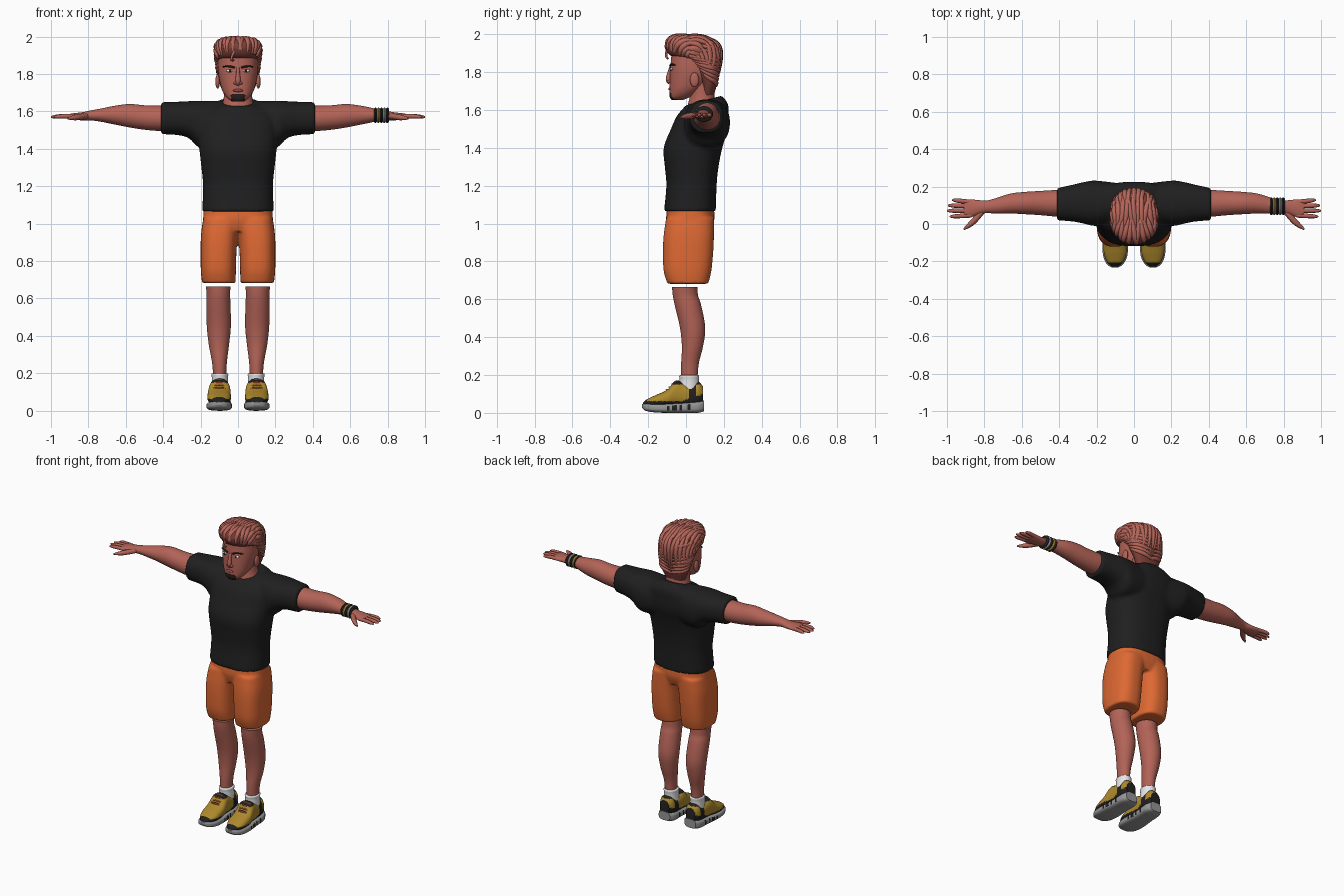
import bpy, bmesh, math, random
from mathutils import Vector
from mathutils.bvhtree import BVHTree

random.seed(4)
if "Cube" in bpy.data.objects:
    bpy.data.objects.remove(bpy.data.objects["Cube"])


def material(name, *rgb):
    m = bpy.data.materials.new(name)
    m.use_nodes = True
    m.diffuse_color = (*rgb, 1)
    m.node_tree.nodes["Principled BSDF"].inputs["Base Color"].default_value = (*rgb, 1)
    return m


skin = material("skin", .45, .125, .095)
hair = material("hair", .46, .13, .1)
hair_shade = material("hair shade", .2, .05, .038)
lip = material("lip", .34, .075, .06)
black = material("black cloth", .014, .014, .014)
orange = material("orange cloth", .73, .14, .033)
yellow = material("mustard", .42, .25, .025)
grey = material("sole grey", .3, .3, .3)
white = material("white", .85, .85, .85)
dark = material("dark hair", .02, .012, .01)


def finish(obj, angle=50):
    bpy.ops.object.select_all(action='DESELECT')
    obj.select_set(True)
    bpy.context.view_layer.objects.active = obj
    bpy.ops.object.shade_smooth_by_angle(angle=math.radians(angle))
    return obj


def blend(a, b, c, d, f):
    return 0.5 * (2 * b + (c - a) * f + (2 * a - 5 * b + 4 * c - d) * f * f
                  + (3 * b - a - 3 * c + d) * f ** 3)


def loft(name, rings, mats, axis='z', side=1, power=2.0, n=32, steps=5, rule=None):
    """Skin rounded sections (t, a_low, a_high, b_low, b_high, tilt) along an axis."""
    rings = [tuple(r) + (0,) * (6 - len(r)) for r in rings]
    padded = [rings[0]] + rings + [rings[-1]]
    fine = []
    for i in range(len(rings) - 1):
        for k in range(steps):
            fine.append([blend(*v, k / steps) for v in zip(*padded[i:i + 4])])
    fine.append(rings[-1])
    bm = bmesh.new()
    loops = []
    for t, a0, a1, b0, b1, tilt in fine:
        loop = []
        for k in range(n):
            ang = math.tau * (k + .5) / n
            c, s = math.cos(ang), math.sin(ang)
            c = math.copysign(abs(c) ** (2 / power), c)
            s = math.copysign(abs(s) ** (2 / power), s)
            a, b = (a0 + a1 + c * (a1 - a0)) / 2, (b0 + b1 + s * (b1 - b0)) / 2
            h = t + tilt * s
            x, y, z = {'z': (a, b, h), 'x': (h, a, b), 'y': (a, h, b)}[axis]
            loop.append(bm.verts.new((x * side, y, z)))
        loops.append(loop)
    for lower, upper in zip(loops, loops[1:]):
        for k in range(n):
            j = (k + 1) % n
            bm.faces.new((lower[k], lower[j], upper[j], upper[k]))
    bm.faces.new(loops[0])
    bm.faces.new(loops[-1])
    bmesh.ops.recalc_face_normals(bm, faces=bm.faces)
    mesh = bpy.data.meshes.new(name)
    mesh_mats = mats if isinstance(mats, list) else [mats]
    for m in mesh_mats:
        mesh.materials.append(m)
    if rule:
        for f in bm.faces:
            f.material_index = rule(f.calc_center_median(), f.normal)
    bm.to_mesh(mesh)
    bm.free()
    obj = bpy.data.objects.new(name, mesh)
    bpy.context.collection.objects.link(obj)
    return finish(obj)


def tubes(name, strands, mat):
    """Tapered round strands; each strand is a list of (point, radius)."""
    cu = bpy.data.curves.new(name, 'CURVE')
    cu.dimensions, cu.bevel_depth, cu.bevel_resolution = '3D', 1, 2
    cu.resolution_u, cu.use_fill_caps = 4, True
    for strand in strands:
        sp = cu.splines.new('NURBS')
        sp.points.add(len(strand) - 1)
        for p, (co, r) in zip(sp.points, strand):
            p.co, p.radius = (*co, 1), r
        sp.order_u, sp.use_endpoint_u = 3, True
    cu.materials.append(mat)
    obj = bpy.data.objects.new(name, cu)
    bpy.context.collection.objects.link(obj)
    finish_target = obj
    bpy.ops.object.select_all(action='DESELECT')
    obj.select_set(True)
    bpy.context.view_layer.objects.active = obj
    bpy.ops.object.convert(target='MESH')
    return finish(bpy.context.view_layer.objects.active)


def ball(name, at, size, mat):
    bpy.ops.mesh.primitive_uv_sphere_add(segments=20, ring_count=12, radius=1, location=at)
    obj = bpy.context.object
    obj.name, obj.scale = name, size
    obj.data.materials.append(mat)
    return finish(obj, 80)


def fuse(parts, name, voxel=.011):
    """Join overlapping volumes into one soft surface."""
    bpy.ops.object.select_all(action='DESELECT')
    for p in parts:
        p.select_set(True)
    bpy.context.view_layer.objects.active = parts[0]
    bpy.ops.object.join()
    obj = bpy.context.object
    obj.name = name
    rm = obj.modifiers.new("fuse", 'REMESH')
    rm.mode, rm.voxel_size, rm.use_smooth_shade = 'VOXEL', voxel, True
    sm = obj.modifiers.new("soften", 'SMOOTH')
    sm.factor, sm.iterations = .5, 5


SIDES = ((1, "left"), (-1, "right"))

# Shirt: torso and two sleeves
shirt = [loft("torso", [
    (1.065, -.192, .192, -.117, .158), (1.2, -.187, .187, -.104, .162),
    (1.3, -.196, .196, -.112, .172), (1.4, -.207, .207, -.118, .192),
    (1.5, -.215, .215, -.08, .222), (1.57, -.215, .215, -.048, .226),
    (1.62, -.17, .17, -.015, .222, .012), (1.65, -.1, .1, -.005, .19, .026)],
    black, power=2.5)]
for s, side in SIDES:
    shirt.append(loft("sleeve", [
        (.06, .02, .215, 1.42, 1.655), (.2, -.01, .232, 1.405, 1.657),
        (.26, .0, .226, 1.455, 1.655), (.32, .012, .212, 1.473, 1.652),
        (.412, .02, .192, 1.478, 1.65)], black, 'x', s, 2.3))
fuse(shirt, "shirt")

# Shorts: pelvis and two legs
shorts = [loft("pelvis", [(.96, -.17, .17, -.09, .13), (1.02, -.186, .186, -.105, .15),
                          (1.085, -.182, .182, -.1, .148)], orange, power=2.6)]
for s, side in SIDES:
    shorts.append(loft("short_leg", [
        (.682, .013, .192, -.098, .118), (.75, .011, .199, -.118, .134),
        (.85, .008, .2, -.122, .144), (.94, .0, .198, -.118, .148),
        (1.03, -.02, .186, -.105, .15)], orange, 'z', s, 2.6))
fuse(shorts, "shorts", .008)


# Shoe colour rules
def upper_rule(c, normal):
    edge = .062 + max(0, c.y + .02) * .35
    if c.y < -.205 or c.z < edge:
        return 0
    if -.1 < c.y < -.02 and normal.z > .75:
        return 0
    return 0 if c.z > .15 or abs(c.y - .035) < .018 else 1


def sole_rule(c, normal):
    stripe = -.1 < c.y < .03 and int((c.y + 1) * 90) % 2
    return 1 if abs(normal.z) < .6 and .014 < c.z < .045 and stripe else 0


for s, side in SIDES:
    # Arms, hands and fingers
    loft(side + "_arm", [
        (.34, .04, .185, 1.495, 1.637), (.42, .04, .182, 1.495, 1.632),
        (.5, .047, .177, 1.502, 1.633), (.58, .052, .172, 1.514, 1.64),
        (.66, .056, .163, 1.53, 1.63), (.74, .056, .138, 1.546, 1.614),
        (.79, .058, .125, 1.552, 1.605), (.83, .05, .128, 1.552, 1.596),
        (.88, .034, .132, 1.555, 1.59), (.91, .036, .128, 1.56, 1.585)],
        skin, 'x', s)
    fingers = []
    for y, spread, tip in ((.046, -.006, .985), (.071, 0, 1), (.095, .004, .995), (.118, .01, .972)):
        fingers.append([((s * .87, y, 1.573), .012), ((s * .93, y + spread / 2, 1.575), .0125),
                        ((s * (tip - .012), y + spread, 1.571), .0105), ((s * tip, y + spread, 1.569), .004)])
    fingers.append([((s * .81, .07, 1.575), .016), ((s * .85, .02, 1.57), .017),
                    ((s * .885, -.01, 1.565), .013), ((s * .91, -.028, 1.562), .005)])
    tubes(side + "_fingers", fingers, skin)

    # Lower legs and socks
    loft(side + "_lower_leg", [
        (.13, .065, .13, -.025, .06), (.25, .06, .138, -.026, .066),
        (.35, .048, .156, -.022, .09), (.45, .038, .167, -.032, .102),
        (.57, .04, .17, -.06, .08), (.62, .042, .168, -.07, .064),
        (.665, .04, .172, -.074, .06)], skin, 'z', s)
    loft(side + "_sock", [(.11, .05, .142, -.04, .07), (.17, .053, .14, -.034, .068),
                          (.195, .052, .142, -.036, .07), (.2, .06, .135, -.025, .062)],
         white, 'z', s)

    # Shoes: sole, upper and laces
    loft(side + "_sole", [
        (-.232, .085, .118, .028, .046), (-.215, .058, .145, .012, .05),
        (-.17, .036, .165, .003, .05), (-.1, .032, .168, 0, .05),
        (-.02, .037, .16, 0, .054), (.06, .036, .155, 0, .062), (.094, .055, .138, .008, .066)],
        [grey, black], 'y', s, 3.2, 48, 6, sole_rule)
    loft(side + "_shoe_upper", [
        (-.226, .085, .118, .035, .056), (-.205, .06, .142, .03, .073),
        (-.16, .041, .16, .03, .094), (-.1, .038, .163, .03, .122),
        (-.055, .041, .157, .03, .17), (-.01, .043, .152, .03, .158),
        (.03, .043, .149, .03, .146), (.065, .048, .146, .03, .164), (.09, .062, .132, .04, .14)],
        [black, yellow], 'y', s, 2.4, 56, 8, upper_rule)
    laces = []
    for k in range(4):
        y, z = -.105 + k * .015, .122 + k * .0145
        laces.append([((s * .068, y + .008, z - .006), .004), ((s * .1, y - .004, z + .006), .005),
                      ((s * .132, y + .008, z - .006), .004)])
    tubes(side + "_laces", laces, orange)

# Wristbands on the left arm
for k, mat in enumerate((black, yellow, black, grey, black)):
    x = .728 + k * .016
    loft("wristband_%d" % (k + 1), [
        (x, .052, .138, 1.542, 1.616), (x + .007, .047, .143, 1.537, 1.621),
        (x + .014, .052, .136, 1.542, 1.616)], mat, 'x', 1, 2, 28, 2)

# Neck and head with a goatee
loft("neck", [(1.56, -.09, .09, -.005, .17), (1.63, -.084, .084, .01, .162),
              (1.68, -.076, .076, .02, .15), (1.78, -.075, .075, .02, .15)], skin)
loft("head", [
    (1.652, -.03, .03, -.076, -.02), (1.67, -.056, .056, -.086, .025),
    (1.7, -.078, .078, -.086, .07), (1.74, -.093, .093, -.086, .115),
    (1.8, -.105, .105, -.084, .15), (1.86, -.107, .107, -.08, .165),
    (1.92, -.1, .1, -.07, .16), (1.96, -.06, .06, -.03, .1)],
    [skin, dark], power=2.3, n=48,
    rule=lambda c, normal: int(c.z < 1.69 and c.y < -.045 and abs(c.x) < .037))

# Face
tubes("nose", [[((0, -.078, 1.835), .008), ((0, -.09, 1.79), .011),
                ((0, -.094, 1.755), .017), ((0, -.084, 1.742), .009)]], skin)
ball("lips", (0, -.084, 1.712), (.027, .009, .008), lip)
for s, side in SIDES:
    ball(side + "_nostril", (s * .014, -.088, 1.751), (.01, .01, .008), skin)
    ball(side + "_eye", (s * .043, -.075, 1.817), (.019, .009, .008), white)
    ball(side + "_iris", (s * .042, -.082, 1.817), (.0075, .004, .0075), dark)
    ball(side + "_ear", (s * .109, .045, 1.76), (.012, .024, .038), skin)
    tubes(side + "_brow", [[((s * .018, -.084, 1.834), .005), ((s * .05, -.08, 1.846), .006),
                            ((s * .08, -.058, 1.838), .003)]], dark)

# Hair: solid mass, then swept strands laid on its surface
mass = loft("hair_mass", [
    (1.68, -.07, .07, .08, .148), (1.74, -.096, .096, .075, .165),
    (1.8, -.11, .11, .04, .177), (1.86, -.114, .114, -.01, .184),
    (1.89, -.117, .117, -.085, .185), (1.93, -.119, .119, -.11, .183),
    (1.965, -.112, .112, -.105, .155), (1.985, -.085, .085, -.08, .1),
    (1.992, -.03, .03, -.05, .04)], hair_shade, power=2.2)
tree = BVHTree.FromPolygons([v.co for v in mass.data.vertices],
                            [p.vertices[:] for p in mass.data.polygons])
centre = Vector((0, .03, 1.87))


def strand(directions, radius):
    hits = [tree.ray_cast(centre, d.normalized())[0] for d in directions]
    last = len(hits) - 1
    return [(centre + (h - centre) * .98, radius * (.35 + .65 * math.sin(math.pi * (i + .4) / (last + .8))))
            for i, h in enumerate(hits) if h]


locks = []
for row in range(-8, 9):
    for first, end in ((22, 95), (70, 145), (120, 208)):
        a = math.radians(row * 9)
        sweep = random.uniform(-.12, .12)
        path = []
        for k in range(7):
            b = math.radians(first + (end - first) * k / 6)
            w = a + sweep * (k / 6 - .5) * 2
            path.append(Vector((math.sin(w), -math.cos(w) * math.cos(b), math.cos(w) * math.sin(b))))
        locks.append(strand(path, random.uniform(.014, .018)))
for s, side in SIDES:
    for level in range(-42, 25, 8):
        for first, end in ((-25, 35), (20, 85)):
            path = []
            for k in range(6):
                az = math.radians(max(first, -10 - level if level < 0 else first) + (end - first) * k / 5)
                e = math.radians(level + 8 - 14 * k / 5)
                path.append(Vector((s * math.cos(az) * math.cos(e), math.sin(az) * math.cos(e), math.sin(e))))
            locks.append(strand(path, random.uniform(.012, .015)))
locks.append([((-.02, -.1, 1.92), .008), ((-.04, -.108, 1.885), .007),
              ((-.03, -.095, 1.868), .005), ((-.02, -.093, 1.876), .002)])
tubes("hair_locks", locks, hair)
